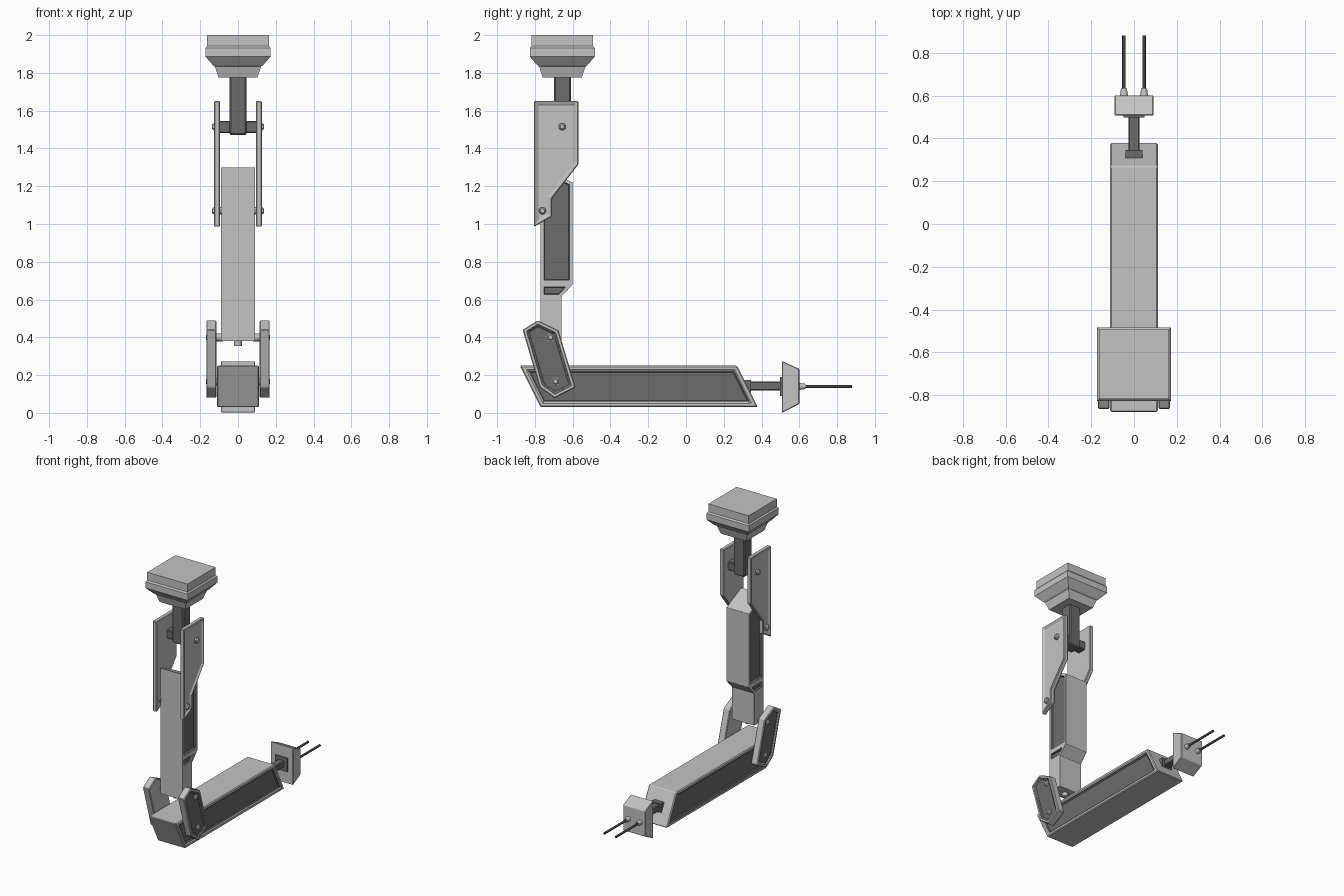
import bpy, bmesh
from mathutils import Matrix, Vector

cube = bpy.data.objects.get("Cube")
if cube:
    bpy.data.objects.remove(cube, do_unlink=True)


def material(name, value):
    m = bpy.data.materials.new(name)
    m.use_nodes = True
    colour = (value, value, value, 1)
    m.diffuse_color = colour
    m.node_tree.nodes["Principled BSDF"].inputs["Base Color"].default_value = colour
    return m


LIGHT = material("light grey", 0.55)
DARK = material("dark grey", 0.15)
BLACK = material("charcoal", 0.06)


def finish(name, bm, mats, bevel=0.0):
    bmesh.ops.recalc_face_normals(bm, faces=bm.faces)
    mesh = bpy.data.meshes.new(name)
    bm.to_mesh(mesh)
    bm.free()
    for m in mats:
        mesh.materials.append(m)
    ob = bpy.data.objects.new(name, mesh)
    bpy.context.collection.objects.link(ob)
    if bevel:
        mod = ob.modifiers.new("edge bevel", "BEVEL")
        mod.width = bevel
        mod.segments = 1
        mod.limit_method = "ANGLE"
        mod.angle_limit = 0.5
    return ob


def prism(outline, x0, x1):
    """Side outline of (y, z) points pushed from x0 to x1."""
    bm = bmesh.new()
    face = bm.faces.new([bm.verts.new((x0, y, z)) for y, z in outline])
    out = bmesh.ops.extrude_face_region(bm, geom=[face])
    verts = [v for v in out["geom"] if isinstance(v, bmesh.types.BMVert)]
    bmesh.ops.translate(bm, verts=verts, vec=(x1 - x0, 0, 0))
    bmesh.ops.recalc_face_normals(bm, faces=bm.faces)
    return bm


def recess(bm, sides, rim, depth, above=-1, index=1):
    """Sink a panel into the faces that look along x on the given sides."""
    faces = [f for f in bm.faces if abs(f.normal.x) > 0.99
             and f.normal.x * sides >= 0 and f.calc_center_median().z > above]
    bmesh.ops.inset_individual(bm, faces=faces, thickness=rim, use_even_offset=True)
    walls = bmesh.ops.inset_individual(bm, faces=faces, thickness=0.003,
                                       depth=-depth, use_even_offset=True)
    for f in faces + walls["faces"]:
        f.material_index = index


def box(name, lo, hi, mat, bevel=0.0):
    bm = prism([(lo[1], lo[2]), (hi[1], lo[2]), (hi[1], hi[2]), (lo[1], hi[2])], lo[0], hi[0])
    return finish(name, bm, [mat], bevel)


def rod(name, start, end, radius, mat, tip=None, sides=16):
    a, b = Vector(start), Vector(end)
    bm = bmesh.new()
    turn = (b - a).to_track_quat("Z", "Y").to_matrix().to_4x4()
    bmesh.ops.create_cone(bm, cap_ends=True, segments=sides, radius1=radius,
                          radius2=radius if tip is None else tip, depth=(b - a).length,
                          matrix=Matrix.Translation((a + b) / 2) @ turn)
    for f in bm.faces:
        f.smooth = len(f.verts) == 4 and sides > 8
    return finish(name, bm, [mat])


# Stepped square base block at the top
CY = -0.655
bm = bmesh.new()
rings = []
for h, z in [(0.103, 1.775), (0.122, 1.833), (0.132, 1.84), (0.172, 1.886), (0.172, 1.932),
             (0.163, 1.942), (0.163, 2.0)]:
    rings.append([bm.verts.new((sx * h, CY + sy * h, z))
                  for sx, sy in ((-1, -1), (1, -1), (1, 1), (-1, 1))])
for low, high in zip(rings, rings[1:]):
    for i in range(4):
        j = (i + 1) % 4
        bm.faces.new((low[i], low[j], high[j], high[i]))
bm.faces.new(rings[0])
bm.faces.new(rings[-1])
finish("mount_block", bm, [LIGHT])

# Neck with its cross bar
box("neck_post", (-0.045, CY - 0.045, 1.47), (0.045, CY + 0.045, 1.79), DARK, 0.008)
box("neck_cross_bar", (-0.1, CY - 0.032, 1.482), (0.1, CY + 0.032, 1.545), DARK, 0.005)

# Forearm with two sunken side panels
bm = prism([(-0.77, 0.38), (-0.66, 0.38), (-0.66, 0.615), (-0.6, 0.68),
            (-0.6, 1.22), (-0.77, 1.3)], -0.091, 0.091)
for z in (0.61, 0.685):
    bmesh.ops.bisect_plane(bm, geom=bm.verts[:] + bm.edges[:] + bm.faces[:],
                           plane_co=(0, 0, z), plane_no=(0, 0, 1))
recess(bm, 0, 0.018, 0.015, above=0.61)
finish("forearm", bm, [LIGHT, DARK], 0.005)
rod("forearm_end_stud", (0, -0.715, 0.355), (0, -0.715, 0.39), 0.02, LIGHT)

# Lower arm: slanted box with dark side panels
bm = prism([(-0.88, 0.25), (-0.77, 0.03), (0.38, 0.03), (0.27, 0.25)], -0.112, 0.112)
recess(bm, 0, 0.026, 0.015)
finish("lower_arm", bm, [LIGHT, DARK], 0.006)

# Paired plates, bolts and prongs
shoulder = [(-0.805, 1.65), (-0.57, 1.65), (-0.57, 1.315), (-0.71, 1.135),
            (-0.71, 1.04), (-0.805, 0.985)]
elbow = [(-0.865, 0.44), (-0.785, 0.49), (-0.675, 0.437), (-0.585, 0.135),
         (-0.695, 0.078), (-0.775, 0.135)]
for s, side in ((1, "left"), (-1, "right")):
    bm = prism(shoulder, s * 0.095, s * 0.127)
    recess(bm, s, 0.016, 0.008, index=0)
    finish(side + "_shoulder_plate", bm, [LIGHT], 0.005)
    for i, (y, z) in enumerate([(CY, 1.515), (-0.76, 1.07)]):
        rod(f"{side}_shoulder_bolt_{i + 1}", (s * 0.085, y, z), (s * 0.128, y, z), 0.021, LIGHT)
        rod(f"{side}_shoulder_bolt_head_{i + 1}", (s * 0.128, y, z), (s * 0.138, y, z),
            0.019, LIGHT, 0.012, 6)

    bm = prism(elbow, s * 0.115, s * 0.168)
    recess(bm, s, 0.022, 0.01)
    finish(side + "_elbow_plate", bm, [LIGHT, DARK], 0.005)
    for i, (y, z) in enumerate([(-0.717, 0.4), (-0.69, 0.167)]):
        rod(f"{side}_elbow_bolt_{i + 1}", (s * 0.08, y, z), (s * 0.162, y, z), 0.021, LIGHT)
        rod(f"{side}_elbow_bolt_head_{i + 1}", (s * 0.162, y, z), (s * 0.17, y, z),
            0.019, LIGHT, 0.012, 6)

    rod(side + "_prong_collar", (s * 0.047, 0.595, 0.14), (s * 0.047, 0.632, 0.14),
        0.019, LIGHT, 0.014)
    rod(side + "_prong", (s * 0.047, 0.6, 0.14), (s * 0.047, 0.88, 0.14), 0.008, BLACK)

# Wrist rod and tapered tool block
box("wrist_socket", (-0.04, 0.3, 0.108), (0.04, 0.345, 0.175), DARK)
box("wrist_rod", (-0.026, 0.3, 0.118), (0.026, 0.51, 0.165), DARK, 0.005)
box("wrist_flange", (-0.05, 0.498, 0.09), (0.05, 0.512, 0.19), DARK)
bm = prism([(0.507, 0.0), (0.6, 0.047), (0.6, 0.233), (0.507, 0.275)], -0.091, 0.091)
finish("tool_block", bm, [LIGHT], 0.004)
